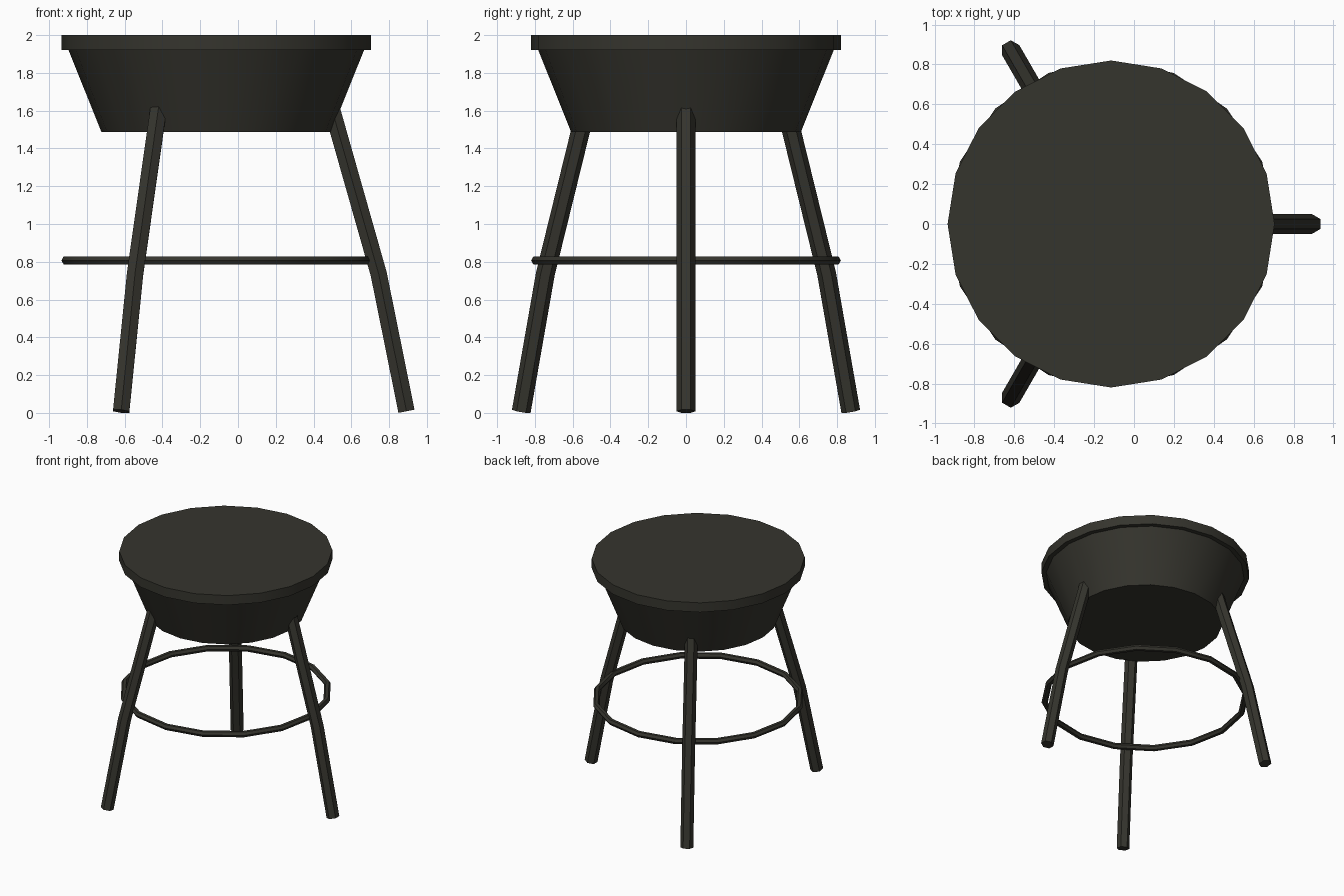
import bpy, bmesh
from math import cos, sin, pi, radians
from mathutils import Vector, Matrix

if "Cube" in bpy.data.objects:
    bpy.data.objects.remove(bpy.data.objects["Cube"])

CENTRE = Vector((-0.115, 0, 0))

mat = bpy.data.materials.new("dark olive metal")
mat.diffuse_color = (0.036, 0.035, 0.027, 1)
mat.use_nodes = True
mat.node_tree.nodes["Principled BSDF"].inputs["Base Color"].default_value = mat.diffuse_color


def finish(ob, name):
    ob.name = name
    ob.data.materials.clear()
    ob.data.materials.append(mat)
    bpy.ops.object.select_all(action='DESELECT')
    ob.select_set(True)
    bpy.context.view_layer.objects.active = ob
    bpy.ops.object.shade_smooth_by_angle(angle=radians(30))


def mesh_object(bm, name):
    bmesh.ops.recalc_face_normals(bm, faces=bm.faces)
    me = bpy.data.meshes.new(name)
    bm.to_mesh(me)
    bm.free()
    ob = bpy.data.objects.new(name, me)
    bpy.context.collection.objects.link(ob)
    finish(ob, name)


def loft(bm, rings):
    """Skin equal-sized rings of points and cap both ends."""
    loops = [[bm.verts.new(p) for p in ring] for ring in rings]
    n = len(loops[0])
    for a, b in zip(loops, loops[1:]):
        for i in range(n):
            j = (i + 1) % n
            bm.faces.new((a[i], a[j], b[j], b[i]))
    bm.faces.new(loops[0][::-1])
    bm.faces.new(loops[-1])


# Seat: tapered bowl with an overhanging rim, 20 sides
profile = [(0.608, 1.487), (0.782, 1.92), (0.82, 1.92), (0.82, 2.0)]
bm = bmesh.new()
loft(bm, [[CENTRE + Vector((r * cos(i * pi / 10), r * sin(i * pi / 10), z))
           for i in range(20)] for r, z in profile])
mesh_object(bm, "seat")

# Footrest: 16-sided ring with a hexagonal section
bpy.ops.mesh.primitive_torus_add(major_segments=16, minor_segments=6,
                                 major_radius=0.795, minor_radius=0.025,
                                 location=CENTRE + Vector((0, 0, 0.807)))
finish(bpy.context.object, "footrest_ring")

# Legs: bent hexagonal tubes, mitred at the knee
path = [Vector(p) for p in ((1.007, 0, 0.0085), (0.86, 0, 0.735), (0.603, 0, 1.64))]
low = (path[1] - path[0]).normalized()
high = (path[2] - path[1]).normalized()
tangents = [low, (low + high).normalized(), high]
for k in range(3):
    turn = Matrix.Rotation(k * 2 * pi / 3, 3, 'Z')
    rings = []
    for p, t in zip(path, tangents):
        out = Vector((t.z, 0, -t.x))
        rings.append([CENTRE + turn @ (p + 0.05 * (cos(a) * out + sin(a) * Vector((0, 1, 0))))
                      for a in (pi / 6 + i * pi / 3 for i in range(6))])
    bm = bmesh.new()
    loft(bm, rings)
    mesh_object(bm, ("right_leg", "back_leg", "front_leg")[k])
